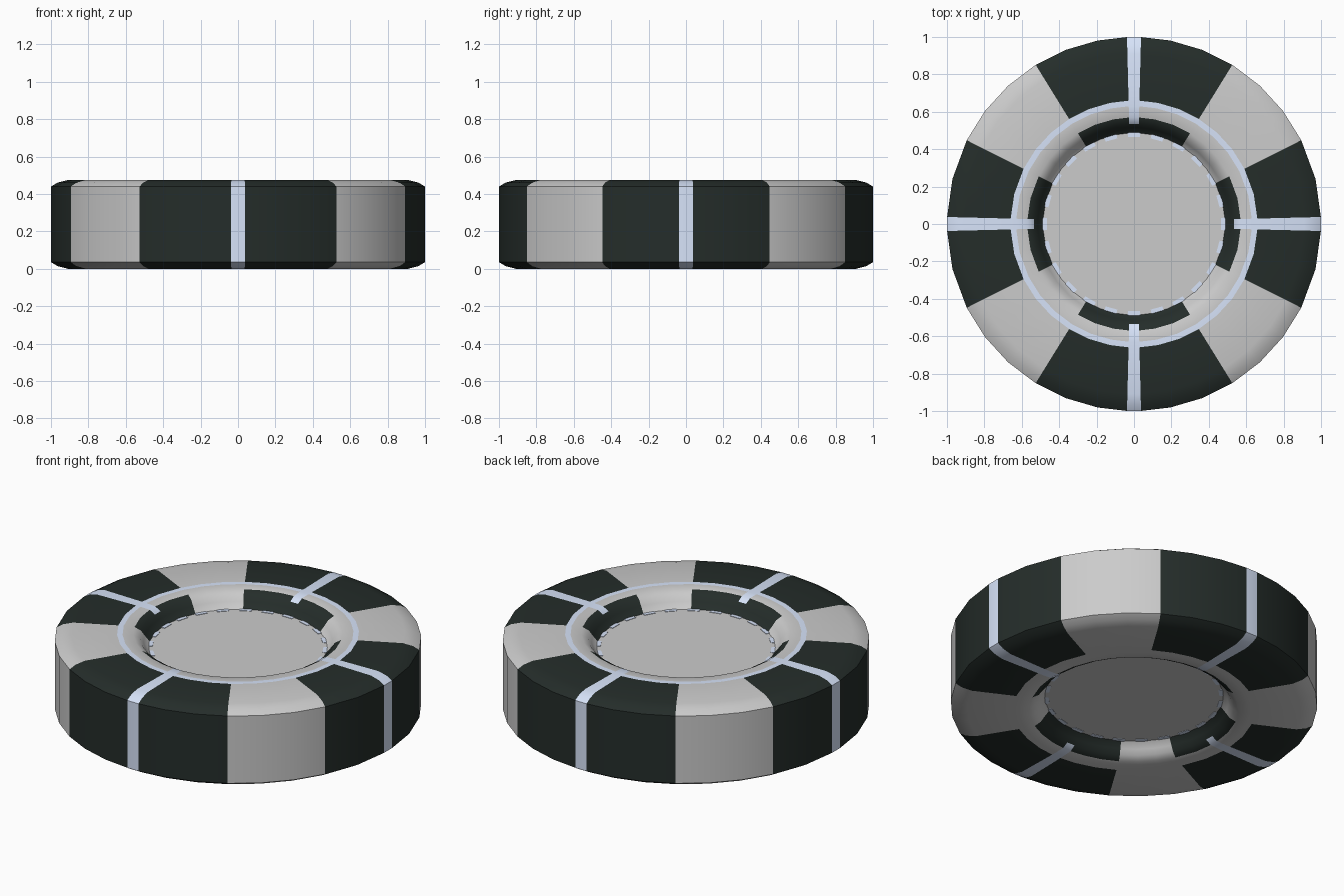
import bpy, bmesh, math

if "Cube" in bpy.data.objects:
    bpy.data.objects.remove(bpy.data.objects["Cube"])


def material(name, rgb):
    m = bpy.data.materials.new(name)
    m.diffuse_color = (*rgb, 1)
    m.use_nodes = True
    m.node_tree.nodes["Principled BSDF"].inputs["Base Color"].default_value = m.diffuse_color
    return m


dark = material("dark_green_black", (0.018, 0.026, 0.023))
blue = material("pale_blue", (0.68, 0.77, 0.95))
H = 0.475


def finish(name, bm, mats):
    bmesh.ops.recalc_face_normals(bm, faces=bm.faces)
    me = bpy.data.meshes.new(name)
    bm.to_mesh(me)
    bm.free()
    for m in mats:
        me.materials.append(m)
    ob = bpy.data.objects.new(name, me)
    bpy.context.collection.objects.link(ob)
    bpy.ops.object.select_all(action='DESELECT')
    ob.select_set(True)
    bpy.context.view_layer.objects.active = ob
    bpy.ops.object.shade_smooth_by_angle(angle=math.radians(30))
    return ob


def ring_angles(r):
    """Chip divisions at radius r: the stripes taper, the sectors are mirrored."""
    s = math.degrees(math.asin((0.025 + 0.0125 * (r - 0.5) / 0.5) / r))
    q = [s, 14, 26.6, 37.2, 47.8, 58.3, 68.5, 78.8, 90 - s]
    m = [180 - a for a in reversed(q)]
    return q + m + [a + 180 for a in q] + [a + 180 for a in m]


# Chip body: half profile, each band from a point to the next has a paint rule
# S sectors and stripe, R all blue, G grey with stripe, D sectors without stripe
top = [(1.0, 0.44, 'S'), (0.965, 0.461, 'S'), (0.91, H, 'S'), (0.66, H, 'R'),
       (0.63, H, 'G'), (0.57, H - 0.003, 'S'), (0.535, 0.452, 'D'),
       (0.515, 0.425, 'D'), (0.487, 0.39, 'D'), (0.44, 0.37, 'D')]
bottom = []
for i in range(len(top) - 1, -1, -1):
    rule = top[i - 1][2] if i else 'S'
    bottom.append((top[i][0], H - top[i][1], 'G' if rule == 'R' else rule))
profile = top + bottom

bm = bmesh.new()
rings = []
for r, z, _ in profile:
    rings.append([bm.verts.new((r * math.cos(math.radians(a)),
                                r * math.sin(math.radians(a)), z))
                  for a in ring_angles(r)])
n, p = len(rings[0]), len(rings)
for i in range(p):
    a, b, rule = rings[i], rings[(i + 1) % p], profile[i][2]
    for k in range(n):
        f = bm.faces.new((a[k], a[(k + 1) % n], b[(k + 1) % n], b[k]))
        quad, step = divmod(k, 9)
        if quad % 2:
            step = 7 - step if step < 8 else 8
        stripe = step == 8
        light = 2 <= step <= 4
        if rule == 'R' or (stripe and rule in 'SG'):
            f.material_index = 2
        elif rule in 'SD' and not light:
            f.material_index = 1
finish("chip_body", bm, [None, dark, blue])

# Recessed centre plate
bm = bmesh.new()
bmesh.ops.create_cone(bm, cap_ends=True, segments=48, radius1=0.497, radius2=0.497,
                      depth=2 * 0.39 - H)
bmesh.ops.translate(bm, verts=bm.verts, vec=(0, 0, H / 2))
finish("centre_plate", bm, [])

# Dashed accent around the plate on both sides
bm = bmesh.new()
for z in (0.3925, H - 0.3925):
    for k in range(24):
        a0 = math.radians(15 * k - 4)
        a1 = a0 + math.radians(8)
        quad = [bm.verts.new((r * math.cos(a), r * math.sin(a), z))
                for r, a in ((0.466, a0), (0.49, a0), (0.49, a1), (0.466, a1))]
        f = bm.faces.new(quad)
        ext = bmesh.ops.extrude_face_region(bm, geom=[f])
        dz = -0.004 if z > H / 2 else 0.004
        bmesh.ops.translate(bm, vec=(0, 0, dz),
                            verts=[v for v in ext['geom'] if isinstance(v, bmesh.types.BMVert)])
finish("plate_dashes", bm, [blue])
